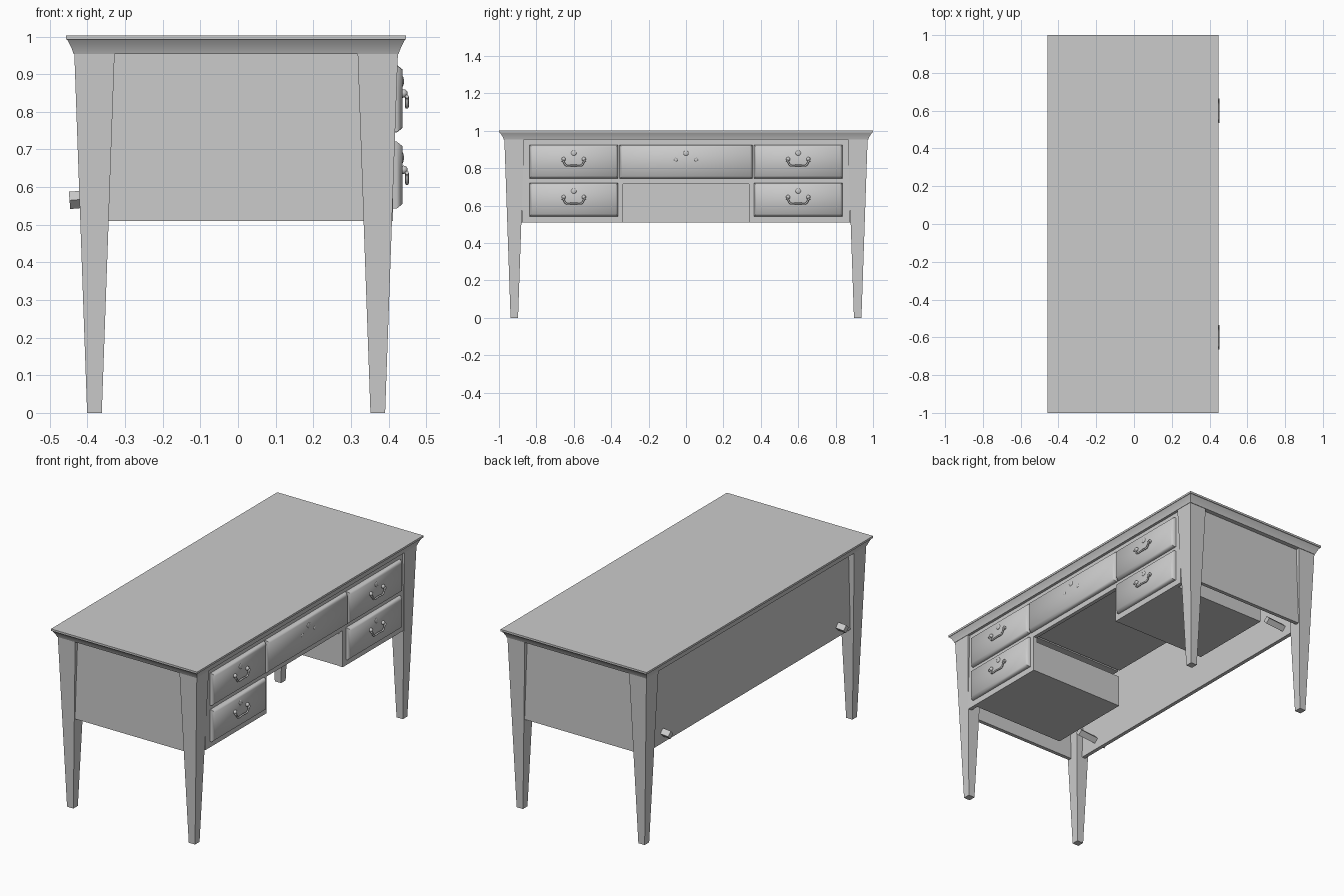
import bpy, bmesh, math
from mathutils import Matrix

if "Cube" in bpy.data.objects:
    bpy.data.objects.remove(bpy.data.objects["Cube"])


def finish(name, bm, smooth=None):
    bmesh.ops.recalc_face_normals(bm, faces=bm.faces)
    me = bpy.data.meshes.new(name)
    bm.to_mesh(me)
    bm.free()
    ob = bpy.data.objects.new(name, me)
    bpy.context.collection.objects.link(ob)
    if smooth:
        bpy.ops.object.select_all(action='DESELECT')
        bpy.context.view_layer.objects.active = ob
        ob.select_set(True)
        bpy.ops.object.shade_smooth_by_angle(angle=math.radians(smooth))
    return ob


def loft(name, rings, axis='z', smooth=None):
    """Rectangles (a0, a1, b0, b1, height) joined along z, or along x with a=y, b=z."""
    bm = bmesh.new()
    loops = []
    for a0, a1, b0, b1, h in rings:
        pts = [(a0, b0), (a1, b0), (a1, b1), (a0, b1)]
        loops.append([bm.verts.new((a, b, h) if axis == 'z' else (h, a, b)) for a, b in pts])
    for lo, hi in zip(loops, loops[1:]):
        for i in range(4):
            j = (i + 1) % 4
            bm.faces.new((lo[i], lo[j], hi[j], hi[i]))
    bm.faces.new(loops[0])
    bm.faces.new(loops[-1])
    return finish(name, bm, smooth)


def box(name, x0, x1, y0, y1, z0, z1):
    return loft(name, [(x0, x1, y0, y1, z0), (x0, x1, y0, y1, z1)])


def span(s, a, b):
    return sorted((s * a, s * b))


CX = -0.005

# table top: shallow concave moulding rising into a thin slab
profile = []
for i in range(9):
    t = i / 8
    e = 0.65 * t + 0.35 * t * t
    profile.append((0.432 + 0.017 * e, 0.974 + 0.022 * e, 0.954 + 0.038 * t))
profile += [(0.452, 1.0, 0.992), (0.452, 1.0, 1.003)]
loft("table_top", [(CX - hx, CX + hx, -hy, hy, z) for hx, hy, z in profile], smooth=30)

# tapered legs
for sx in (-1, 1):
    for sy in (-1, 1):
        xb, xt = span(sx, 0.357, 0.396), span(sx, 0.323, 0.430)
        yb, yt = span(sy, 0.898, 0.938), span(sy, 0.865, 0.971)
        loft(("front" if sx > 0 else "back") + "_leg",
             [(CX + xb[0], CX + xb[1], *yb, 0), (CX + xt[0], CX + xt[1], *yt, 0.955)])

# side and back panels
for s in (-1, 1):
    box("side_panel", -0.35, 0.345, *span(s, 0.928, 0.949), 0.51, 0.955)
box("back_panel", -0.400, -0.379, -0.885, 0.885, 0.51, 0.955)

# drawer-side frame: a board with the knee opening cut from it
bm = bmesh.new()
outline = [(-0.876, 0.955), (-0.876, 0.51), (-0.337, 0.51), (-0.337, 0.715),
           (0.337, 0.715), (0.337, 0.51), (0.876, 0.51), (0.876, 0.955)]
face = bm.faces.new([bm.verts.new((0.390, y, z)) for y, z in outline])
ext = bmesh.ops.extrude_face_region(bm, geom=[face])
bmesh.ops.translate(bm, vec=(0.022, 0, 0),
                    verts=[g for g in ext["geom"] if isinstance(g, bmesh.types.BMVert)])
finish("drawer_frame", bm)

# drawer boxes behind the frame
box("centre_drawer_box", -0.18, 0.391, -0.335, 0.335, 0.725, 0.92)
for s in (-1, 1):
    box("upper_drawer_box", -0.18, 0.391, *span(s, 0.345, 0.83), 0.725, 0.92)
    box("lower_drawer_box", -0.18, 0.391, *span(s, 0.338, 0.83), 0.511, 0.69)


def drawer_front(name, yc, hy, zc, hz):
    """Slab with a chamfered edge, softly shaded across its face."""
    def r(inset, x):
        return (yc - hy + inset, yc + hy - inset, zc - hz + inset, zc + hz - inset, x)
    return loft(name, [r(0, 0.40), r(0, 0.422), r(0.012, 0.437)], axis='x', smooth=60)


def disc(name, x, y, z, r, depth):
    """Small rounded boss facing the drawer side."""
    bm = bmesh.new()
    m = Matrix.Translation((x, y, z)) @ Matrix.Diagonal((depth, r, r, 1))
    bmesh.ops.create_uvsphere(bm, u_segments=12, v_segments=8, radius=1, matrix=m)
    return finish(name, bm, 60)


def handle(yc, zc, x):
    for s in (-1, 1):
        disc("handle_post", x + 0.002, yc + s * 0.054, zc + 0.014, 0.011, 0.011)
    # hanging bail
    half = [(0.064, 0.006), (0.054, 0.004), (0.050, -0.012), (0.038, -0.023), (0.018, -0.021)]
    pts = [(-y, z) for y, z in half] + [(0, -0.020)] + half[::-1]
    cu = bpy.data.curves.new("handle_bail", 'CURVE')
    cu.dimensions = '3D'
    cu.bevel_depth = 0.0048
    cu.bevel_resolution = 2
    cu.use_fill_caps = True
    sp = cu.splines.new('NURBS')
    sp.points.add(len(pts) - 1)
    for p, (y, z) in zip(sp.points, pts):
        p.co = (x + 0.011, yc + y, zc + z, 1)
    sp.order_u = 3
    sp.use_endpoint_u = True
    sp.resolution_u = 4
    bpy.context.collection.objects.link(bpy.data.objects.new("handle_bail", cu))


# drawer fronts, keyhole plates and handles (the centre one has no bail)
drawer_front("centre_drawer_front", 0, 0.355, 0.835, 0.09)
disc("keyhole_plate", 0.437, 0, 0.881, 0.014, 0.004)
for s in (-1, 1):
    disc("handle_post", 0.434, s * 0.054, 0.845, 0.011, 0.006)
    for row, zc in (("upper", 0.835), ("lower", 0.632)):
        drawer_front(row + "_drawer_front", s * 0.6, 0.236, zc, 0.089)
        disc("keyhole_plate", 0.437, s * 0.6, zc + 0.046, 0.014, 0.004)
        handle(s * 0.6, zc, 0.438)

# tilted diamond pegs through the back panel
for s in (-1, 1):
    bm = bmesh.new()
    bmesh.ops.create_cone(bm, cap_ends=True, segments=4, radius1=0.023, radius2=0.023,
                          depth=0.18, matrix=Matrix.Translation((-0.358, s * 0.775, 0.572))
                          @ Matrix.Rotation(math.pi / 2 - 0.08, 4, 'Y'))
    finish("back_peg", bm)
